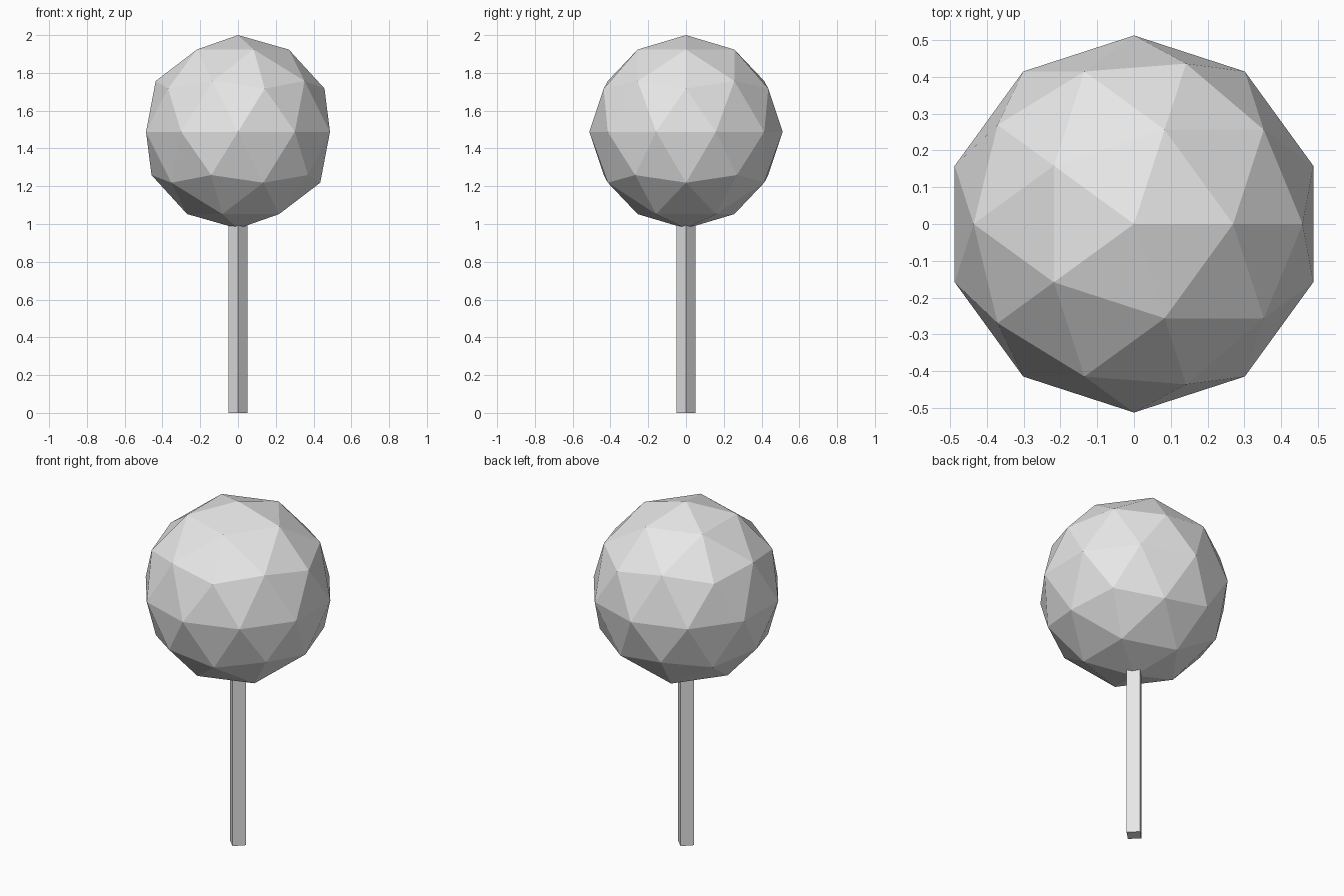
import bpy

# Remove the default cube
cube = bpy.data.objects.get("Cube")
if cube:
    bpy.data.objects.remove(cube, do_unlink=True)

RADIUS = 0.512          # crown radius
HEIGHT = 2.0            # overall height
TRUNK_RADIUS = 0.051
TRUNK_HEIGHT = 1.0      # runs slightly into the crown

# One flat grey for the whole model
grey = bpy.data.materials.new("light_grey")
grey.use_nodes = True
colour = (0.8, 0.8, 0.8, 1.0)
grey.diffuse_color = colour
grey.node_tree.nodes["Principled BSDF"].inputs["Base Color"].default_value = colour


def finish(name):
    obj = bpy.context.object
    obj.name = obj.data.name = name
    obj.data.materials.append(grey)
    bpy.ops.object.shade_flat()


# Faceted round crown
bpy.ops.mesh.primitive_ico_sphere_add(
    subdivisions=2, radius=RADIUS, location=(0, 0, HEIGHT - RADIUS))
finish("crown")

# Four-sided trunk with its corners on the axes
bpy.ops.mesh.primitive_cylinder_add(
    vertices=4, radius=TRUNK_RADIUS, depth=TRUNK_HEIGHT,
    location=(0, 0, TRUNK_HEIGHT / 2))
finish("trunk")
